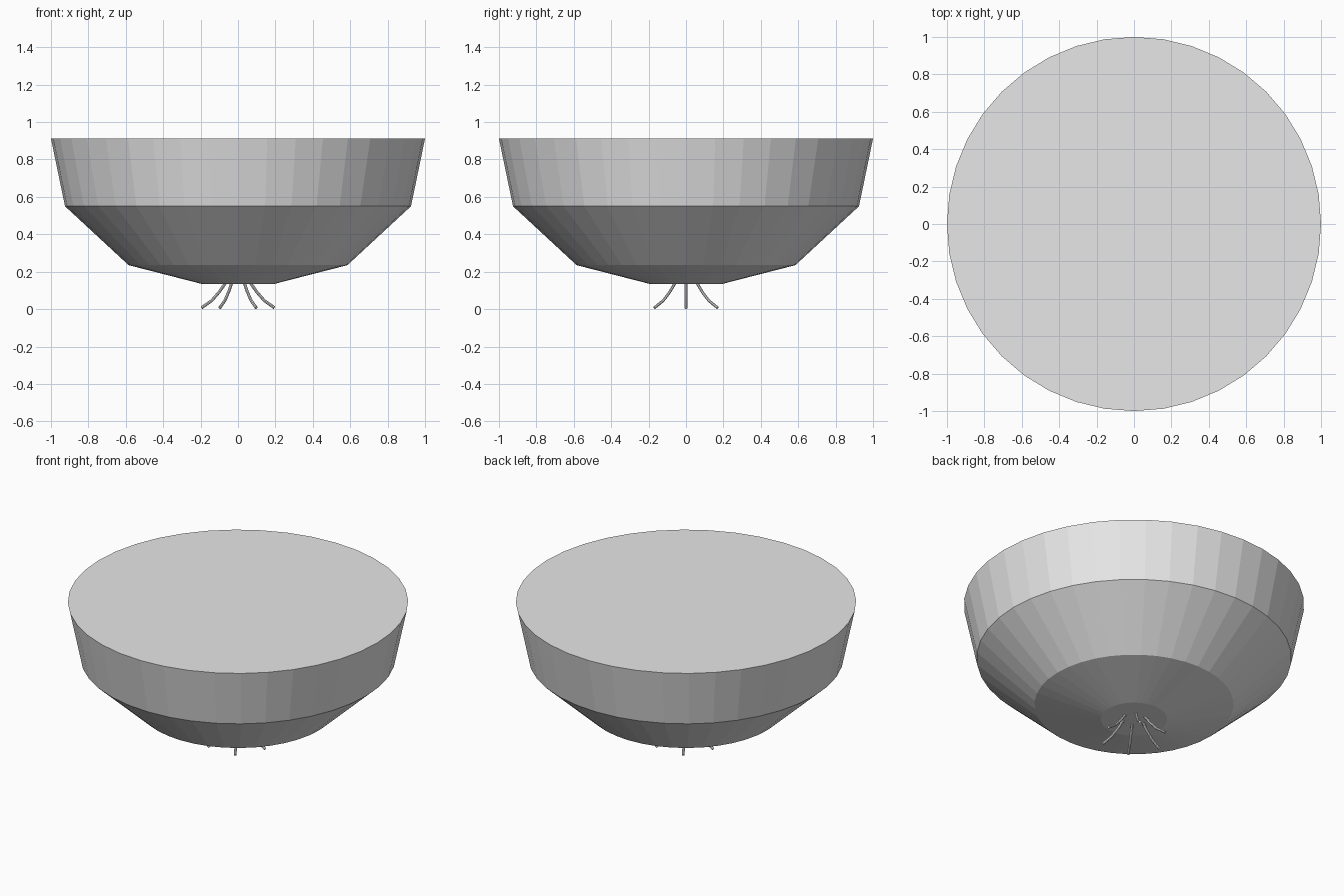
import bpy
import bmesh
import math

cube = bpy.data.objects.get("Cube")
if cube:
    bpy.data.objects.remove(cube, do_unlink=True)

SIDES = 40
LEGS = 6


def make_material(name, color):
    mat = bpy.data.materials.new(name)
    mat.use_nodes = True
    mat.diffuse_color = color
    mat.node_tree.nodes["Principled BSDF"].inputs["Base Color"].default_value = color
    return mat


def add_object(name, bm, mat):
    bmesh.ops.recalc_face_normals(bm, faces=bm.faces)
    mesh = bpy.data.meshes.new(name)
    bm.to_mesh(mesh)
    bm.free()
    mesh.materials.append(mat)
    obj = bpy.data.objects.new(name, mesh)
    bpy.context.collection.objects.link(obj)
    return obj


def skin(bm, rings):
    """Join matching rings of vertices and cap both ends."""
    for low, high in zip(rings, rings[1:]):
        n = len(low)
        for i in range(n):
            j = (i + 1) % n
            bm.faces.new((low[i], low[j], high[j], high[i]))
    bm.faces.new(rings[0][::-1])
    bm.faces.new(rings[-1])


grey = make_material("light grey", (0.8, 0.8, 0.8, 1))

# Faceted closed bowl: (radius, height) from base to flat top
profile = [(0.195, 0.135), (0.585, 0.235), (0.925, 0.55), (1.0, 0.912)]
bm = bmesh.new()
rings = []
for radius, z in profile:
    angles = [math.tau * i / SIDES for i in range(SIDES)]
    rings.append([bm.verts.new((radius * math.cos(a), radius * math.sin(a), z))
                  for a in angles])
skin(bm, rings)
add_object("bowl_body", bm, grey)

# Thin bent legs splayed around the base: (distance outward, height)
path = [(0.06, 0.15), (0.1, 0.092), (0.14, 0.046), (0.195, 0.007)]
for k in range(LEGS):
    turn = math.tau * k / LEGS
    c, s = math.cos(turn), math.sin(turn)
    bm = bmesh.new()
    rings = []
    for i, (r, z) in enumerate(path):
        before, after = path[max(i - 1, 0)], path[min(i + 1, len(path) - 1)]
        dr, dz = after[0] - before[0], after[1] - before[1]
        length = math.hypot(dr, dz)
        ring = []
        for a in (math.tau * t / 8 for t in range(8)):
            across, side = 0.008 * math.cos(a), 0.008 * math.sin(a)
            out = r - across * dz / length
            up = z + across * dr / length
            ring.append(bm.verts.new((out * c - side * s, out * s + side * c, up)))
        rings.append(ring)
    skin(bm, rings)
    add_object(f"wire_leg_{k + 1}", bm, grey)
